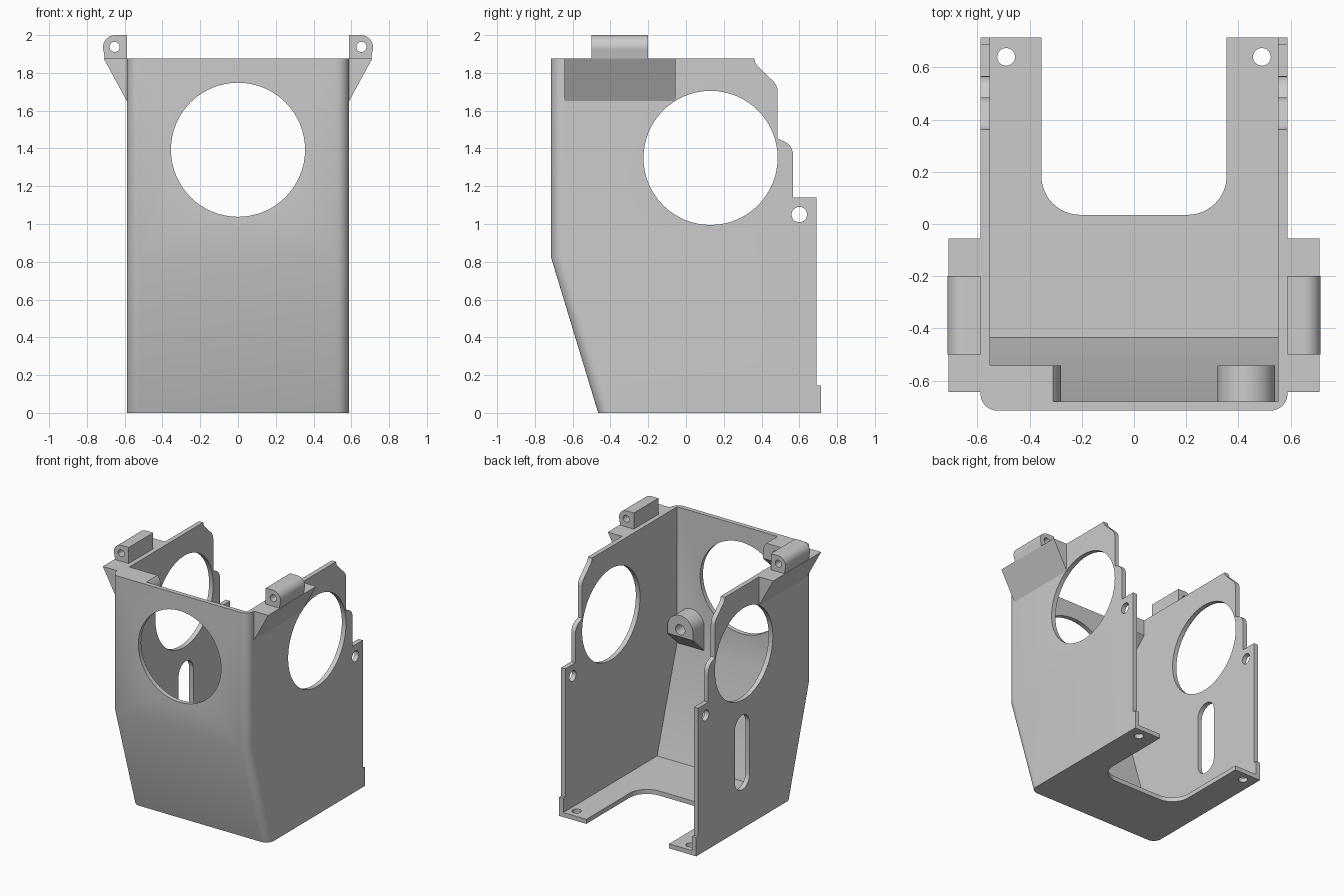
import bpy, bmesh
from math import sin, cos, pi, radians
from mathutils import Vector

if "Cube" in bpy.data.objects:
    bpy.data.objects.remove(bpy.data.objects["Cube"])

grey = bpy.data.materials.new("plain grey")
grey.diffuse_color = (0.6, 0.6, 0.6, 1)
grey.use_nodes = True
grey.node_tree.nodes["Principled BSDF"].inputs["Base Color"].default_value = grey.diffuse_color


def prism(name, pts, axis, a, b):
    """Extrude a 2D outline along an axis from a to b."""
    place = {'x': lambda u, v, t: (t, u, v),
             'y': lambda u, v, t: (u, t, v),
             'z': lambda u, v, t: (u, v, t)}[axis]
    bm = bmesh.new()
    near = [bm.verts.new(place(u, v, a)) for u, v in pts]
    far = [bm.verts.new(place(u, v, b)) for u, v in pts]
    bm.faces.new(near)
    bm.faces.new(far)
    n = len(pts)
    for i in range(n):
        j = (i + 1) % n
        bm.faces.new((near[i], near[j], far[j], far[i]))
    bmesh.ops.recalc_face_normals(bm, faces=bm.faces)
    mesh = bpy.data.meshes.new(name)
    bm.to_mesh(mesh)
    bm.free()
    mesh.materials.append(grey)
    obj = bpy.data.objects.new(name, mesh)
    bpy.context.collection.objects.link(obj)
    return obj


def arc(cu, cv, r, start, end, n=12):
    return [(cu + r * cos(radians(start + (end - start) * i / n)),
             cv + r * sin(radians(start + (end - start) * i / n))) for i in range(n + 1)]


def circle(cu, cv, r, n=64):
    return arc(cu, cv, r, 0, 360, n)[:-1]


def cut(obj, pts, axis, a, b):
    """Subtract a prism and remove the cutter."""
    cutter = prism("cutter", pts, axis, a, b)
    cutter.hide_render = True
    mod = obj.modifiers.new("cut", 'BOOLEAN')
    mod.operation = 'DIFFERENCE'
    mod.solver = 'EXACT'
    mod.object = cutter
    bpy.context.view_layer.objects.active = obj
    bpy.ops.object.modifier_apply(modifier=mod.name)
    bpy.data.objects.remove(cutter)


def smooth(obj):
    bpy.ops.object.select_all(action='DESELECT')
    obj.select_set(True)
    bpy.context.view_layer.objects.active = obj
    bpy.ops.object.shade_smooth_by_angle(angle=radians(30))


# Housing: stepped side profile across the full width
W, IN = 0.588, 0.552
profile = [(-0.465, 0), (0.715, 0), (0.715, 0.145), (0.69, 0.145), (0.69, 1.14), (0.567, 1.14)]
profile += arc(0.487, 1.365, 0.08, 0, 80, 6)
profile += [(0.485, 1.455)]
profile += arc(0.405, 1.70, 0.08, 0, 45, 5)
profile += [(0.38, 1.835), (0.367, 1.853), (0.362, 1.875)]
profile += [(-0.715, 1.875), (-0.715, 0.825)]
housing = prism("housing", profile, 'x', -W, W)

# Rounded front corners
bm = bmesh.new()
bm.from_mesh(housing.data)
front = {(-0.465, 0.0), (-0.715, 0.825), (-0.715, 1.875)}
edges = [e for e in bm.edges if abs(e.verts[0].co.x - e.verts[1].co.x) < 1e-4
         and all((round(v.co.y, 3), round(v.co.z, 3)) in front for v in e.verts)]
bmesh.ops.bevel(bm, geom=edges, offset=0.065, segments=8, profile=0.5, affect='EDGES')
bm.to_mesh(housing.data)
bm.free()

# Hollow interior, open at the top and back
cut(housing, [(-0.435, 0.035), (1, 0.035), (1, 2.2), (-0.68, 2.2), (-0.68, 0.825)], 'x', -IN, IN)
# Floor notch with rounded inner corners
notch = [(0.355, 1), (-0.355, 1)] + arc(-0.205, 0.185, 0.15, 180, 270) + arc(0.205, 0.185, 0.15, 270, 360)
cut(housing, notch, 'z', -0.2, 0.2)
# Round openings in the front and both sides
cut(housing, circle(0, 1.393, 0.355), 'y', -1, -0.5)
cut(housing, circle(0.13, 1.35, 0.355), 'x', -1, 1)
# Screw holes in sides and floor
cut(housing, circle(0.6, 1.05, 0.041, 32), 'x', -1, 1)
for s in (-1, 1):
    cut(housing, circle(s * 0.49, 0.64, 0.034, 32), 'z', -0.2, 0.2)
# Cable slot in the left wall
cut(housing, arc(0.15, 0.79, 0.09, 0, 180) + arc(0.15, 0.39, 0.09, 180, 360), 'x', -1, -0.3)
smooth(housing)

# Outer ears: wedge gusset with a rounded hinge lug on top
for s, side in ((-1, "left"), (1, "right")):
    wedge = prism(side + "_gusset", [(s * 0.58, 1.875), (s * 0.71, 1.875), (s * 0.588, 1.65), (s * 0.58, 1.65)],
                  'y', -0.643, -0.055)
    lug = [(0.588, 1.87), (0.705, 1.87)] + arc(0.65, 1.935, 0.065, -20, 90) + [(0.588, 2.0)]
    hinge = prism(side + "_hinge_lug", [(s * u, v) for u, v in lug], 'y', -0.5, -0.2)
    cut(hinge, circle(s * 0.653, 1.938, 0.027, 32), 'y', -1, 1)
    smooth(hinge)


# Inner screw bosses with a sloped underside
def boss(name, outline, hole_x, hole_z, base):
    obj = prism(name, outline, 'y', -0.685, -0.543)
    cut(obj, [(-0.5, base - 0.3), (-0.5, base), (-0.543, base), (-0.69, base - 0.14), (-0.69, base - 0.3)],
        'x', -1, 1)
    cut(obj, circle(hole_x, hole_z, 0.04, 32), 'y', -0.66, -0.4)
    smooth(obj)


boss("lower_boss", [(0.32, 0.80), (0.54, 0.80)] + arc(0.43, 1.005, 0.11, 0, 180, 20), 0.43, 1.005, 0.95)
boss("upper_boss", [(-0.555, 1.875), (-0.555, 1.60), (-0.28, 1.60)] + arc(-0.39, 1.80, 0.11, 0, 43, 8),
     -0.40, 1.80, 1.75)
